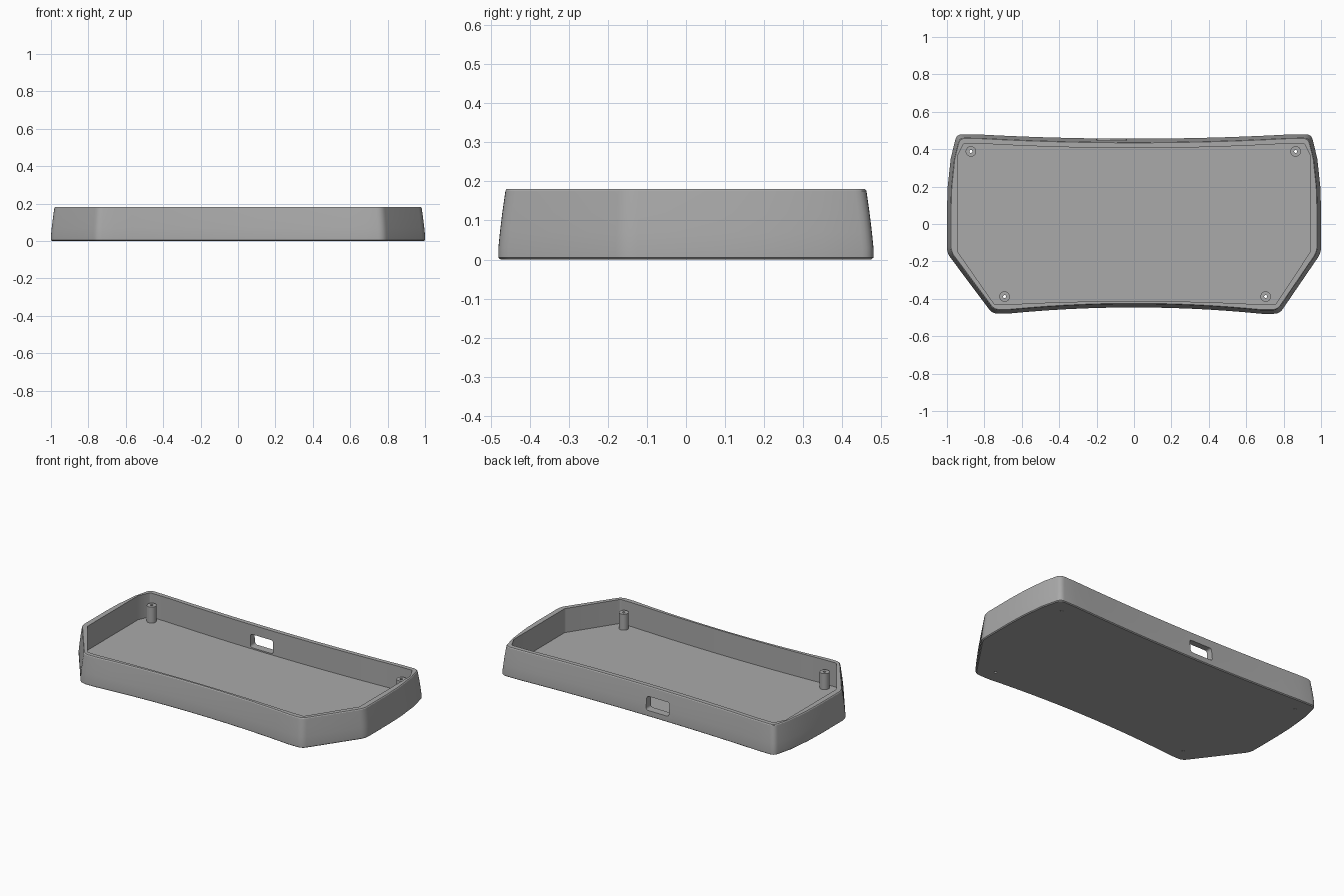
import bpy
import bmesh
from mathutils import Vector

if "Cube" in bpy.data.objects:
    bpy.data.objects.remove(bpy.data.objects["Cube"])

grey = bpy.data.materials.new("Grey Plastic")
grey.use_nodes = True
COLOUR = (0.4, 0.4, 0.4, 1)
grey.diffuse_color = COLOUR
grey.node_tree.nodes["Principled BSDF"].inputs["Base Color"].default_value = COLOUR


def make_object(name, bm):
    bmesh.ops.recalc_face_normals(bm, faces=bm.faces)
    mesh = bpy.data.meshes.new(name)
    bm.to_mesh(mesh)
    bm.free()
    mesh.materials.append(grey)
    obj = bpy.data.objects.new(name, mesh)
    bpy.context.collection.objects.link(obj)
    return obj


def loft(name, rings, closed=False):
    """Skin equal-length rings, then cap the ends or join last to first."""
    bm = bmesh.new()
    loops = [[bm.verts.new(p) for p in ring] for ring in rings]
    pairs = list(zip(loops, loops[1:]))
    if closed:
        pairs.append((loops[-1], loops[0]))
    else:
        bm.faces.new(loops[0])
        bm.faces.new(loops[-1])
    for a, b in pairs:
        for i in range(len(a)):
            j = (i + 1) % len(a)
            bm.faces.new((a[i], a[j], b[j], b[i]))
    return make_object(name, bm)


def bowed_edge(x0, x1, y_end, y_mid, steps=16):
    """Interior points of a long edge that sags towards the middle."""
    pts = []
    for i in range(1, steps):
        x = x0 + (x1 - x0) * i / steps
        t = min(1, abs(x) / (abs(x0) * 0.9)) ** 2
        pts.append(Vector((x, y_mid + (y_end - y_mid) * t)))
    return pts


def outline(side, front_l, front_r, front_y, front_mid, back_mid, radius, inset=0):
    """Counter-clockwise case outline with filleted corners."""
    right = [Vector(p) for p in side]
    left = [Vector((-x, y)) for x, y in reversed(side)]
    fl, fr = Vector((front_l, front_y)), Vector((front_r, front_y))
    front = bowed_edge(fl.x, fr.x, front_y, front_mid)
    back = bowed_edge(right[-1].x, left[0].x, right[-1].y, back_mid)
    pts = [fl] + front + [fr] + right + back + left
    corners = [fl, fr, right[0], right[-1], left[0], left[-1]]
    n = len(pts)

    # mitred inset
    moved = []
    for i, p in enumerate(pts):
        a, b = (p - pts[i - 1]).normalized(), (pts[(i + 1) % n] - p).normalized()
        na, nb = Vector((-a.y, a.x)), Vector((-b.y, b.x))
        moved.append(p + (na + nb) * (inset / (1 + na.dot(nb))))

    # corner fillets
    result = []
    for i, p in enumerate(moved):
        if not any(pts[i] is c for c in corners):
            result.append(p)
            continue
        a = p + (moved[i - 1] - p).normalized() * radius
        b = p + (moved[(i + 1) % n] - p).normalized() * radius
        for k in range(6):
            t = k / 5
            result.append(a * (1 - t) ** 2 + p * 2 * t * (1 - t) + b * t * t)
    return result


def at_height(ring, z):
    return [(p.x, p.y, z) for p in ring]


# Tray: flared outer wall, flat rim, straight-sided cavity
outer_side = [(1, -0.155), (1, 0.08), (0.996, 0.2), (0.98, 0.35), (0.948, 0.48)]
inner_side = [(0.945, -0.145), (0.945, 0.08), (0.945, 0.2), (0.945, 0.36), (0.91, 0.43)]
wall = [(0, 0.006), (0.005, 0), (0.03, 0), (0.07, 0.004),
        (0.12, 0.01), (0.176, 0.018), (0.181, 0.022)]
rings = [at_height(outline(outer_side, -0.757, 0.778, -0.48, -0.446, 0.456, 0.03, d), z)
         for z, d in wall]
cavity = outline(inner_side, -0.746, 0.757, -0.43, -0.412, 0.406, 0.008)
rings += [at_height(cavity, 0.181), at_height(cavity, 0.03)]
tray = loft("tray", rings)


def circle(x, y, z, r, sides=32):
    bm = bmesh.new()
    bmesh.ops.create_circle(bm, segments=sides, radius=r)
    pts = [(v.co.x + x, v.co.y + y, z) for v in bm.verts]
    bm.free()
    return pts


def cut(target, cutter):
    mod = target.modifiers.new("cut", 'BOOLEAN')
    mod.operation = 'DIFFERENCE'
    mod.solver = 'EXACT'
    mod.object = cutter
    bpy.context.view_layer.objects.active = target
    bpy.ops.object.modifier_apply(modifier=mod.name)
    bpy.data.objects.remove(cutter)


# Screw posts with a hole running down through the floor
posts = []
for name, x, y in (("back_right_post", -0.872, 0.388), ("back_left_post", 0.864, 0.388),
                   ("front_right_post", -0.692, -0.388), ("front_left_post", 0.704, -0.388)):
    cut(tray, loft("hole_cutter", [circle(x, y, -0.02, 0.008), circle(x, y, 0.05, 0.008)]))
    profile = [(0.028, 0.028), (0.028, 0.13), (0.008, 0.13), (0.008, 0.028)]
    posts.append(loft(name, [circle(x, y, z, r) for r, z in profile], closed=True))

# Rounded port opening through the back wall
bm = bmesh.new()
bmesh.ops.create_cube(bm, size=1)
for v in bm.verts:
    v.co = (-0.12 + v.co.x * 0.16, 0.45 + v.co.y * 0.2, 0.08 + v.co.z * 0.084)
through = [e for e in bm.edges if abs(e.verts[0].co.y - e.verts[1].co.y) > 0.1]
bmesh.ops.bevel(bm, geom=through, offset=0.014, segments=4, profile=0.5, affect='EDGES')
cut(tray, make_object("port_cutter", bm))

# Smooth walls with crisp rims
bpy.ops.object.select_all(action='DESELECT')
for obj in [tray] + posts:
    obj.select_set(True)
bpy.context.view_layer.objects.active = tray
bpy.ops.object.shade_smooth_by_angle(angle=0.5)
